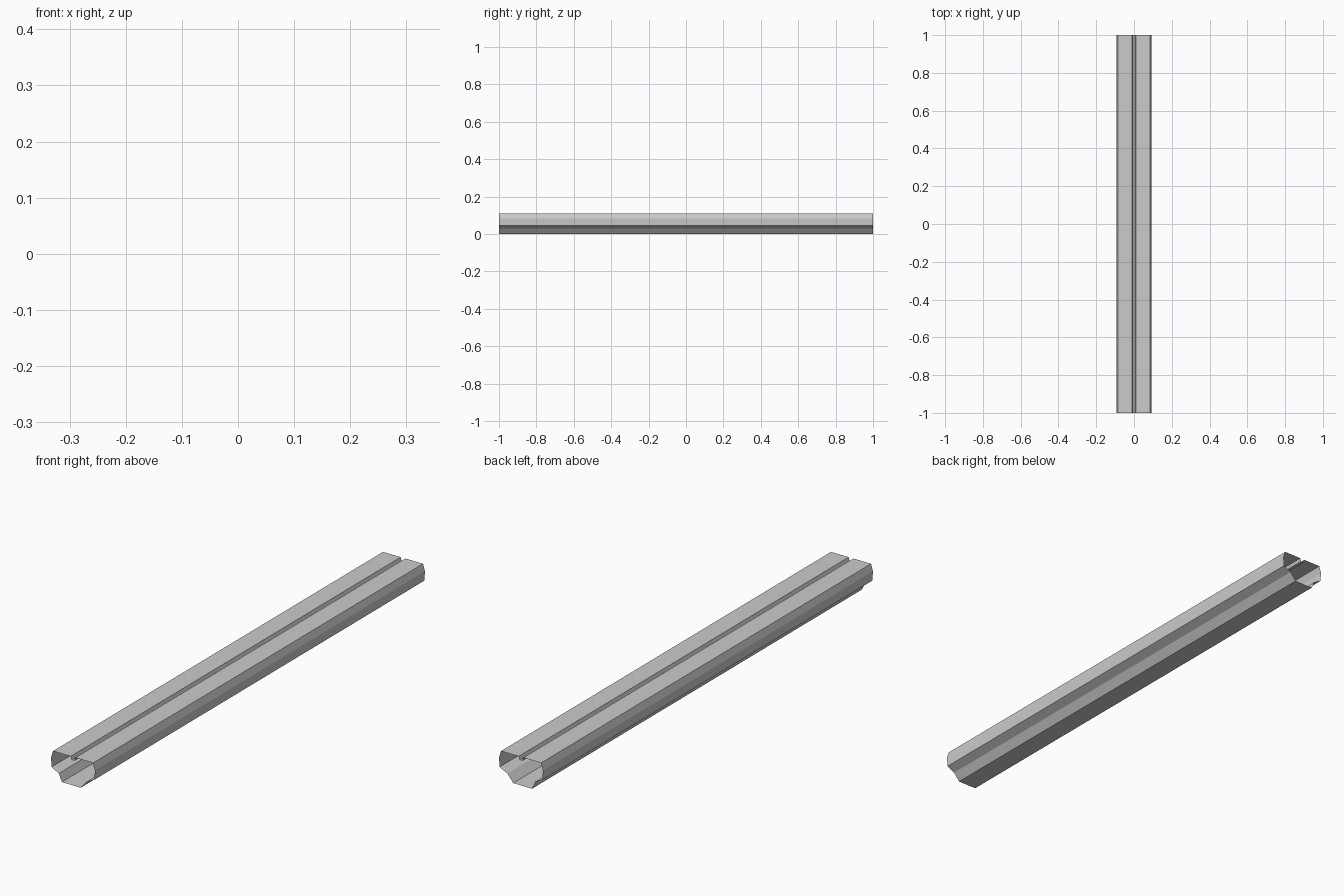
import bpy

if "Cube" in bpy.data.objects:
    bpy.data.objects.remove(bpy.data.objects["Cube"])


def extrude_profile(name, points, half_length):
    """Open-ended sheet: closed x-z outline swept along y."""
    n = len(points)
    verts = [(x, y, z) for y in (-half_length, half_length) for x, z in points]
    faces = [(i, (i + 1) % n, (i + 1) % n + n, i + n) for i in range(n)]
    mesh = bpy.data.meshes.new(name)
    mesh.from_pydata(verts, [], faces)
    obj = bpy.data.objects.new(name, mesh)
    bpy.context.collection.objects.link(obj)
    return obj


# Upper half of the right side, from the groove floor out to the widest edge
upper = [(0.006, 0.096), (0.010, 0.109), (0.085, 0.109),
         (0.093, 0.082), (0.091, 0.046)]

# Underside, right to left: shoulders and the slightly off-centre flat keel
underside = [(0.058, 0.030), (0.033, 0.0), (-0.047, 0.0), (-0.060, 0.030)]

# Hollow rail with a grooved top and open ends
mirrored = [(-x, z) for x, z in reversed(upper)]
outline = upper + underside + mirrored
extrude_profile("grooved_rail", outline[::-1], 1.0)
